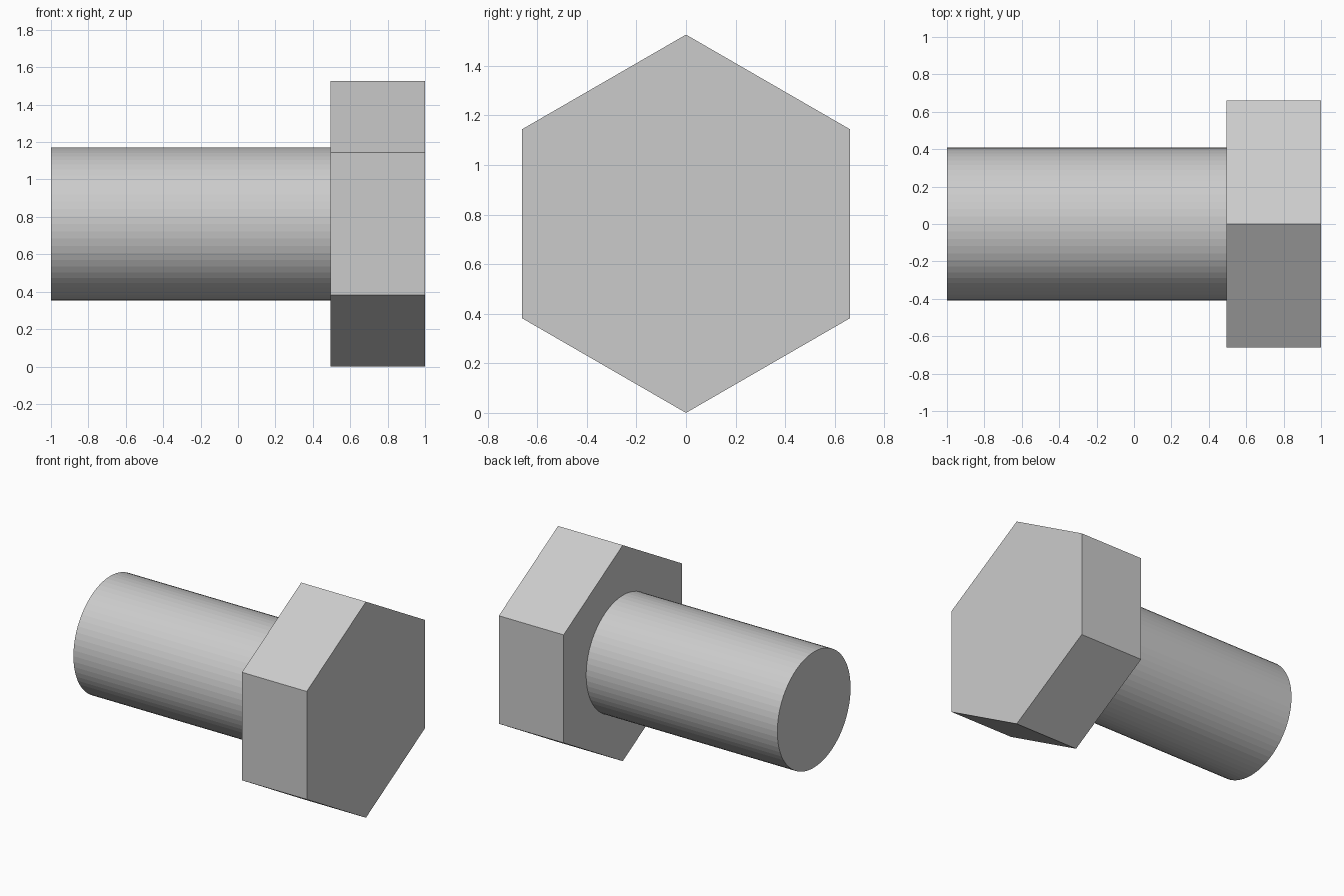
import bpy, bmesh
from math import sin, cos, tau

if "Cube" in bpy.data.objects:
    bpy.data.objects.remove(bpy.data.objects["Cube"])

CENTRE_Z = 0.763


def prism(name, sides, radius, x0, x1, cap_end=True):
    """Prism along x, with its first corner pointing up."""
    bm = bmesh.new()
    rings = [[bm.verts.new((x, radius * sin(tau * i / sides),
                            CENTRE_Z + radius * cos(tau * i / sides)))
              for i in range(sides)] for x in (x0, x1)]
    for i in range(sides):
        j = (i + 1) % sides
        bm.faces.new((rings[0][i], rings[0][j], rings[1][j], rings[1][i]))
    bm.faces.new(rings[0])
    if cap_end:
        bm.faces.new(rings[1])
    bmesh.ops.recalc_face_normals(bm, faces=bm.faces)
    mesh = bpy.data.meshes.new(name)
    bm.to_mesh(mesh)
    bm.free()
    obj = bpy.data.objects.new(name, mesh)
    bpy.context.collection.objects.link(obj)
    return obj


# Hexagonal head, point up
prism("hex_head", 6, 0.763, 0.494, 1.0)

# Round shank, left open where it meets the head
prism("shank", 64, 0.409, -1.0, 0.494, cap_end=False)
